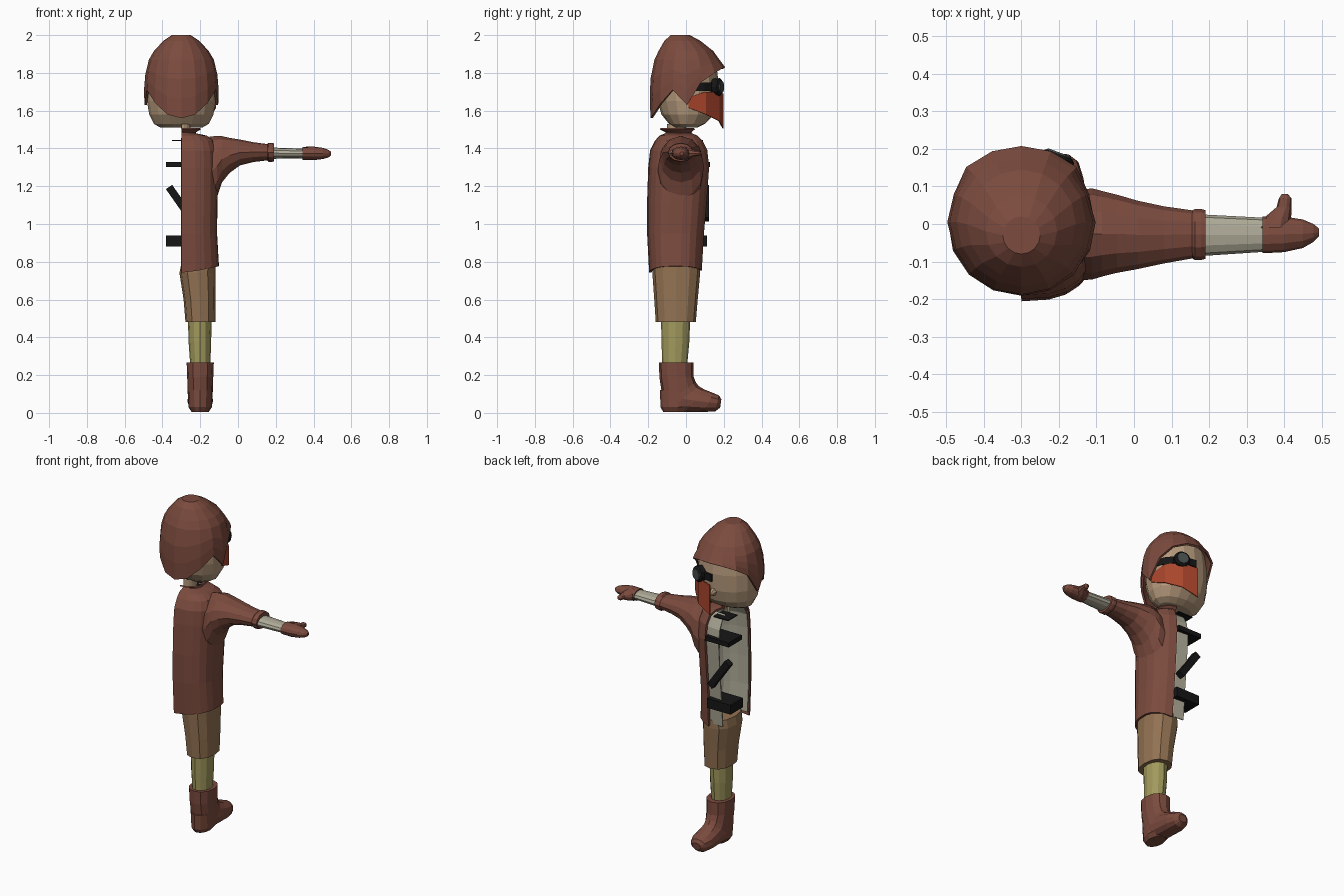
import bpy, bmesh
from math import sin, cos, pi, radians, copysign
from mathutils import Vector, Matrix

if "Cube" in bpy.data.objects:
    bpy.data.objects.remove(bpy.data.objects["Cube"])

CX = -0.3  # cut plane of the half body


def mat(name, c):
    m = bpy.data.materials.new(name)
    m.diffuse_color = (*c, 1)
    m.use_nodes = True
    m.node_tree.nodes["Principled BSDF"].inputs["Base Color"].default_value = m.diffuse_color
    return m


BROWN = mat("brown", (0.2, 0.07, 0.048))
SKIN = mat("skin", (0.46, 0.32, 0.2))
TAN = mat("tan", (0.29, 0.17, 0.085))
OLIVE = mat("olive", (0.36, 0.32, 0.11))
CLOTH = mat("cloth", (0.42, 0.40, 0.31))
BLACK = mat("black", (0.008, 0.008, 0.008))
RED = mat("red", (0.40, 0.06, 0.025))
GLASS = mat("glass", (0.06, 0.07, 0.07))


def finish(name, bm, m, thick=0):
    bmesh.ops.recalc_face_normals(bm, faces=bm.faces)
    me = bpy.data.meshes.new(name)
    bm.to_mesh(me)
    bm.free()
    me.materials.append(m)
    ob = bpy.data.objects.new(name, me)
    bpy.context.collection.objects.link(ob)
    if thick:
        s = ob.modifiers.new("thickness", "SOLIDIFY")
        s.thickness = thick
        s.offset = -1
    return ob


def loft(name, rings, m, closed=True, caps=(True, True), thick=0):
    bm = bmesh.new()
    vs = [[bm.verts.new(p) for p in r] for r in rings]
    n = len(vs[0])
    for a, b in zip(vs, vs[1:]):
        for i in range(n if closed else n - 1):
            j = (i + 1) % n
            bm.faces.new((a[i], a[j], b[j], b[i]))
    for use, r in zip(caps, (vs[0], vs[-1])):
        if use and closed:
            bm.faces.new(r)
    return finish(name, bm, m, thick)


def ring(c, u, v, n=12, p=1.0):
    f = lambda t: copysign(abs(t) ** p, t)
    c, u, v = Vector(c), Vector(u), Vector(v)
    return [c + u * f(cos(2 * pi * i / n)) + v * f(sin(2 * pi * i / n)) for i in range(n)]


def level(z, x0, x1, y0, y1, n=12, p=1.0):
    """horizontal oval between x0..x1 and y0..y1"""
    return ring(((x0 + x1) / 2, (y0 + y1) / 2, z), ((x1 - x0) / 2, 0, 0), (0, (y1 - y0) / 2, 0), n, p)


def upright(x, y0, y1, z0, z1, n=12, p=1.0):
    """oval across the arm at x"""
    return ring((x, (y0 + y1) / 2, (z0 + z1) / 2), (0, (y1 - y0) / 2, 0), (0, 0, (z1 - z0) / 2), n, p)


def half(z, w, y0, y1, end=90, lift=0, p=0.75, n=10):
    """half oval from the back of the cut plane round to the front"""
    pts = []
    for i in range(n + 1):
        a = radians(-90 + (end + 90) * i / n)
        s = sin(a)
        pts.append((CX + w * max(cos(a), 0) ** p,
                    (y0 + y1) / 2 + (y1 - y0) / 2 * copysign(abs(s) ** p, s),
                    z + lift * max(cos(a), 0)))
    return pts


def lerp(tab, z):
    for (z0, r0), (z1, r1) in zip(tab, tab[1:]):
        if z <= z1:
            return r0 + (r1 - r0) * max(0, (z - z0) / (z1 - z0))
    return tab[-1][1]


# Head
loft("head", [level(z, CX - rx, CX + rx, y0, y1, 16) for z, rx, y0, y1 in [
    (1.51, .11, -.06, .06), (1.53, .145, -.09, .10), (1.58, .17, -.13, .15), (1.65, .182, -.15, .168),
    (1.75, .182, -.16, .172), (1.85, .165, -.15, .16), (1.93, .11, -.1, .1)]], SKIN)
loft("nose", [ring((CX, .16, 1.64), (.022, 0, 0), (0, 0, .03), 6), ring((CX, .192, 1.63), (.006, 0, 0), (0, 0, .006), 6)], SKIN)

# Hair: sixteen columns, each with its own lower edge (front to back)
LOW = [1.83, 1.825, 1.80, 1.75, 1.63, 1.71, 1.64, 1.58, 1.56]
SHAPE = [(1.56, .193), (1.72, .198), (1.82, .188), (1.87, .172), (1.91, .15), (1.97, .095), (2.0, .05)]
hair = []
for k in range(7):
    row = []
    for i in range(16):
        low = LOW[min(i, 16 - i)]
        z = [2.0, 1.97, 1.915, 1.87, 0, 0, low][k]
        if k in (4, 5):
            z = 1.87 + (low - 1.87) * (k - 3) / 3
        r = lerp(SHAPE, z)
        if low > 1.79 and k > 3:
            r += .006 * (k - 3)  # fringe flicks forward
        a = 2 * pi * i / 16
        row.append((CX + r * sin(a), .005 + r * cos(a) - .035 * max(0, (z - 1.9) / .1), z))
    hair.append(row)
loft("hair", hair, BROWN, caps=(True, False), thick=0.012)


# Face coverings wrap round one half of the head
def wrap(name, cols, m, thick):
    rows = [[(CX + r * sin(radians(a)), .008 + r * cos(radians(a)) * .97, z) for a, r, z in
             [(c[0], c[1], c[2 + k]) for c in cols]] for k in (0, 1)]
    return loft(name, rows, m, closed=False, thick=thick)


wrap("face_scarf", [(0, .197, 1.69, 1.505), (28, .198, 1.70, 1.545), (58, .192, 1.70, 1.58), (88, .184, 1.67, 1.615)], RED, .006)
wrap("goggle_strap", [(a, .183, 1.748, 1.705) for a in range(0, 106, 15)], BLACK, .012)
rim_c, out = Vector((CX + .088, .155, 1.725)), Vector((.35, .94, 0)).normalized()
side = Vector((out.y, -out.x, 0))


def disc(r, d):
    return ring(rim_c + out * d, side * r, (0, 0, r), 12)


loft("goggle_rim", [disc(.045, -.01), disc(.047, .025), disc(.036, .034)], BLACK)
loft("goggle_lens", [disc(.036, .03), disc(.033, .038)], GLASS)

# Neck and collar
loft("neck", [half(1.44, .045, -.1, 0, p=1), half(1.53, .05, -.1, .0, p=1)], SKIN, closed=False)
loft("collar", [half(1.47, .075, -.11, .03, 75, p=1), half(1.488, .07, -.1, .025, 75, p=1),
                half(1.508, .1, -.135, .045, 75, p=1)], BROWN, closed=False, thick=.008)

# Open half coat and the shirt shell beneath it
BODY = [(.742, .2, -.195, .09), (.95, .19, -.206, .102), (1.12, .192, -.206, .117), (1.3, .195, -.2, .13),
        (1.39, .19, -.19, .12), (1.44, .175, -.165, .095), (1.468, .135, -.14, .065), (1.482, .07, -.105, .03)]
loft("coat", [half(z, w, a, b, 70, .035 if i == 0 else 0) for i, (z, w, a, b) in enumerate(BODY)],
     BROWN, closed=False, thick=.012)
loft("shirt", [half(max(z - .015, .77), w - .022, a + .022, b - .018) for z, w, a, b in BODY[:-1]],
     CLOTH, closed=False, thick=.006)

# Arm
loft("coat_sleeve", [upright(*r) for r in [
    (-.15, -.15, .09, 1.08, 1.462), (-.112, -.148, .095, 1.14, 1.467), (-.085, -.14, .088, 1.22, 1.465),
    (-.045, -.13, .078, 1.27, 1.456), (.01, -.12, .062, 1.31, 1.447), (.08, -.105, .047, 1.328, 1.433),
    (.165, -.09, .035, 1.338, 1.422)]], BROWN)
loft("sleeve_cuff", [upright(*r) for r in [
    (.155, -.091, .036, 1.335, 1.424), (.162, -.096, .04, 1.328, 1.43), (.178, -.096, .04, 1.328, 1.43),
    (.19, -.093, .037, 1.332, 1.427)]], BROWN)
loft("shirt_sleeve", [upright(.17, -.086, .026, 1.345, 1.405), upright(.38, -.072, .015, 1.348, 1.398)], CLOTH)
loft("glove", [upright(*r) for r in [
    (.342, -.078, .02, 1.34, 1.408), (.40, -.075, .02, 1.338, 1.41), (.45, -.064, .012, 1.344, 1.403),
    (.478, -.048, .0, 1.352, 1.393), (.493, -.033, -.012, 1.363, 1.382)]], BROWN)
loft("thumb", [ring((x, y, 1.374), (r, 0, 0), (0, 0, r * .85), 10) for x, y, r in [
    (.375, -.01, .045), (.385, .02, .034), (.4, .045, .02), (.403, .068, .017), (.402, .08, .008)]], BROWN)


# Straps reaching across the coat opening
def strap(name, x0, x1, y0, y1, z, h, tilt=0):
    bm = bmesh.new()
    bmesh.ops.create_cube(bm, size=1)
    bmesh.ops.transform(bm, verts=bm.verts, matrix=Matrix.Translation(((x0 + x1) / 2, (y0 + y1) / 2, z))
                        @ Matrix.Rotation(radians(tilt), 4, 'Y') @ Matrix.Diagonal((x1 - x0, y1 - y0, h, 1)))
    return finish(name, bm, BLACK)


strap("collar_strap", -.35, -.25, .0, .09, 1.443, .006)
strap("chest_strap", -.38, -.22, .0, .128, 1.315, .028)
strap("diagonal_strap", -.41, -.2, .085, .122, 1.11, .04, 55)
strap("belt_strap", -.38, -.22, -.01, .11, .91, .058)

# Leg
loft("shorts", [level(*r, p=.85) for r in [
    (.48, -.278, -.12, -.16, .052), (.6, -.288, -.118, -.168, .062), (.74, -.31, -.118, -.178, .075),
    (.79, -.3, -.118, -.178, .075)]], TAN)
loft("sock", [level(.24, -.252, -.147, -.125, .005), level(.38, -.262, -.142, -.13, .018),
              level(.5, -.265, -.14, -.132, .022)], OLIVE)
boot = [((-.052, .268), (.091, 0), .072), ((-.05, .19), (.091, .0), .069), ((-.033, .1), (.085, .062), .066),
        ((-.018, .074), (.085, .068), .066), ((.045, .065), (.05, .06), .068),
        ((.12, .055), (.025, .05), .066), ((.165, .05), (.01, .042), .052), ((.184, .05), (.003, .022), .028)]
loft("boot", [ring((-.2, *c), (w, 0, 0), (0, *v), 12, .9) for c, v, w in boot], BROWN)
loft("heel", [level(.005, -.245, -.155, -.12, .02), level(.03, -.262, -.138, -.135, .05),
              level(.12, -.265, -.135, -.138, .03)], BROWN)
